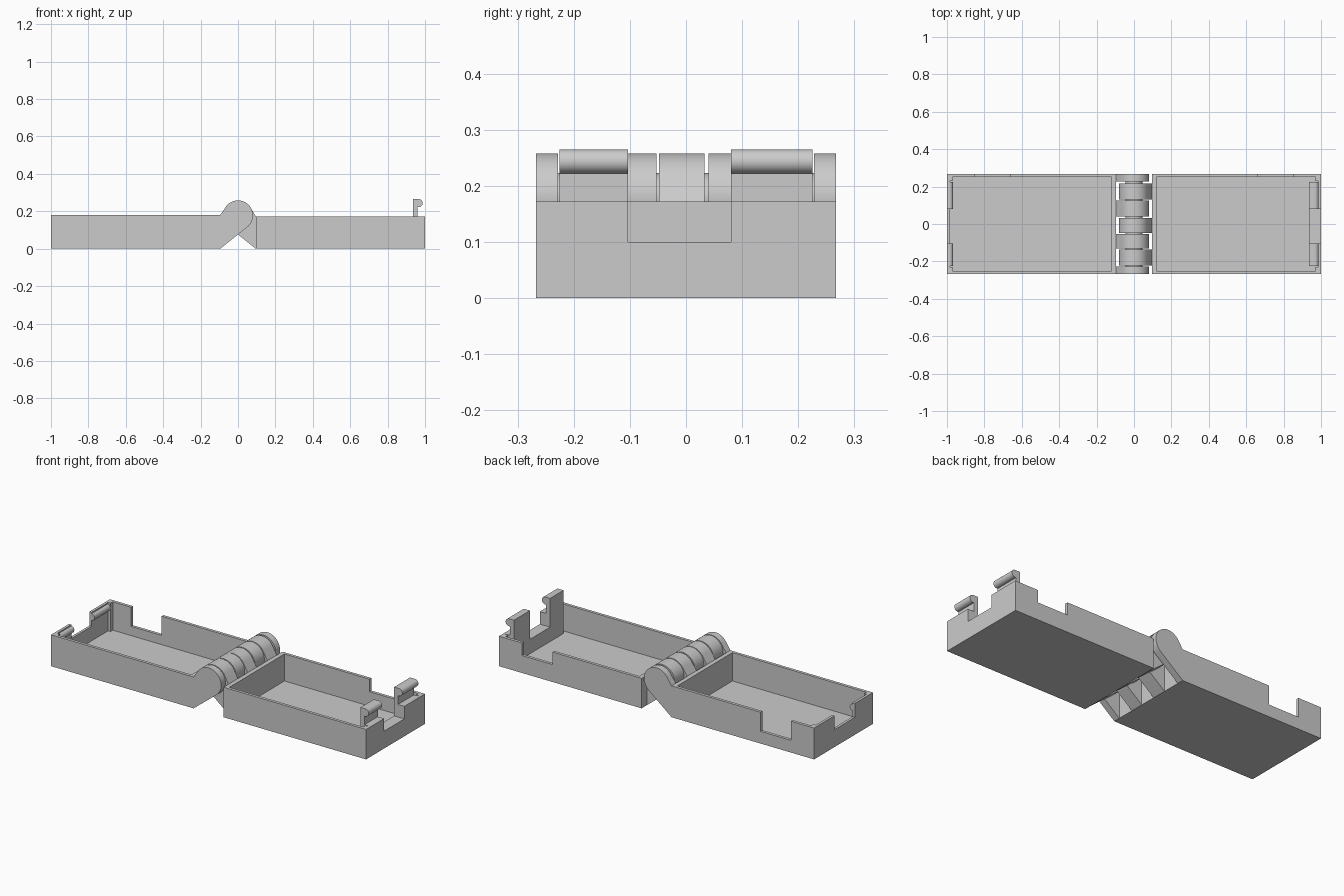
import bpy, bmesh, math

if "Cube" in bpy.data.objects:
    bpy.data.objects.remove(bpy.data.objects["Cube"], do_unlink=True)

GREY = bpy.data.materials.new("light_grey_plastic")
GREY.use_nodes = True
GREY.diffuse_color = (0.6, 0.6, 0.6, 1)
GREY.node_tree.nodes["Principled BSDF"].inputs["Base Color"].default_value = (0.6, 0.6, 0.6, 1)

HALF = 0.267          # half width of the case
AXIS_Z, R = 0.178, 0.08   # hinge axis height and knuckle radius
WALL, FLOOR = 0.017, 0.017


def prism(name, profile, y0, y1):
    """Extrude an x-z profile along y."""
    bm = bmesh.new()
    face = bm.faces.new([bm.verts.new((x, y0, z)) for x, z in profile])
    ext = bmesh.ops.extrude_face_region(bm, geom=[face])
    for v in ext["geom"]:
        if isinstance(v, bmesh.types.BMVert):
            v.co.y = y1
    bmesh.ops.recalc_face_normals(bm, faces=bm.faces)
    mesh = bpy.data.meshes.new(name)
    bm.to_mesh(mesh)
    bm.free()
    mesh.materials.append(GREY)
    obj = bpy.data.objects.new(name, mesh)
    bpy.context.collection.objects.link(obj)
    return obj


def box(name, x0, x1, y0, y1, z0, z1):
    return prism(name, [(x0, z0), (x1, z0), (x1, z1), (x0, z1)], y0, y1)


def arc(cx, cz, r, a0, a1, n):
    return [(cx + r * math.cos(math.radians(a0 + (a1 - a0) * i / n)),
             cz + r * math.sin(math.radians(a0 + (a1 - a0) * i / n))) for i in range(n + 1)]


def combine(obj, other, operation):
    """Apply a boolean and drop the helper."""
    mod = obj.modifiers.new("combine", 'BOOLEAN')
    mod.operation, mod.solver, mod.object = operation, 'EXACT', other
    deps = bpy.context.evaluated_depsgraph_get()
    mesh = bpy.data.meshes.new_from_object(obj.evaluated_get(deps))
    obj.modifiers.clear()
    obj.data = mesh
    bpy.data.objects.remove(other, do_unlink=True)


def smooth(obj):
    bpy.ops.object.select_all(action='DESELECT')
    obj.select_set(True)
    bpy.context.view_layer.objects.active = obj
    bpy.ops.object.shade_smooth_by_angle(angle=math.radians(30))


def tray(name, s, height, side_notch_z, knuckles):
    """Open tray on side s (-1 or 1) with hinge knuckles."""
    def sbox(x0, x1, *rest):
        return box("cutter", *sorted((s * x0, s * x1)), *rest)

    body = sbox(0.095, 1, -HALF, HALF, 0, height)
    body.name = name
    # cavity, end wall recess, cable notch in end wall, notch in back wall
    cuts = [
        sbox(0.12, 0.97, -HALF + WALL, HALF - WALL, FLOOR, 0.4),
        sbox(0.9, 0.985, -0.23, 0.23, FLOOR, 0.4),
        sbox(0.9, 1.1, -0.103, 0.08, 0.1, 0.4),
        sbox(0.66, 0.853, 0.2, 0.4, side_notch_z, 0.4),
    ]
    for cutter in cuts:
        combine(body, cutter, 'DIFFERENCE')
    smooth(body)
    # knuckles: rounded head on an arm sloping down to the tray
    profile = [(-0.1, 0), (-0.095, 0)] + arc(0, AXIS_Z, R, -50, 146, 28) + [(-0.095, height), (-0.1, height)]
    for i, (y0, y1) in enumerate(knuckles):
        k = prism(f"{name}_knuckle_{i + 1}", [(-s * x, z) for x, z in profile], y0, y1)
        smooth(k)


tray("right_tray", -1, 0.18, 0.07,
     [(-HALF, -0.228), (-0.13, -0.053), (0.04, 0.125), (0.228, HALF)])
tray("left_tray", 1, 0.172, 0.1,
     [(-0.222, -0.136), (-0.048, 0.033), (0.131, 0.216)])

# hinge pin
smooth(prism("hinge_pin", arc(0, AXIS_Z, 0.045, 0, 348.75, 31), -HALF + 0.01, HALF - 0.01))

# clip backing plate, clip hooks, and matching catch ridges
box("clip_plate", 0.935, 0.986, -0.225, 0.225, FLOOR - 0.005, 0.1)
hook = [(0.935, 0.09), (0.986, 0.09), (0.986, 0.172), (0.96, 0.172)]
hook += arc(0.966, 0.2435, 0.0215, -105, 90, 16) + [(0.935, 0.265)]
ridge = arc(-0.987, 0.153, 0.02, -90, 90, 14)
for side, y0, y1 in (("front", -0.225, -0.103), ("back", 0.08, 0.225)):
    smooth(prism(side + "_clip_hook", hook, y0, y1))
    smooth(prism(side + "_catch_ridge", ridge, y0, y1))
